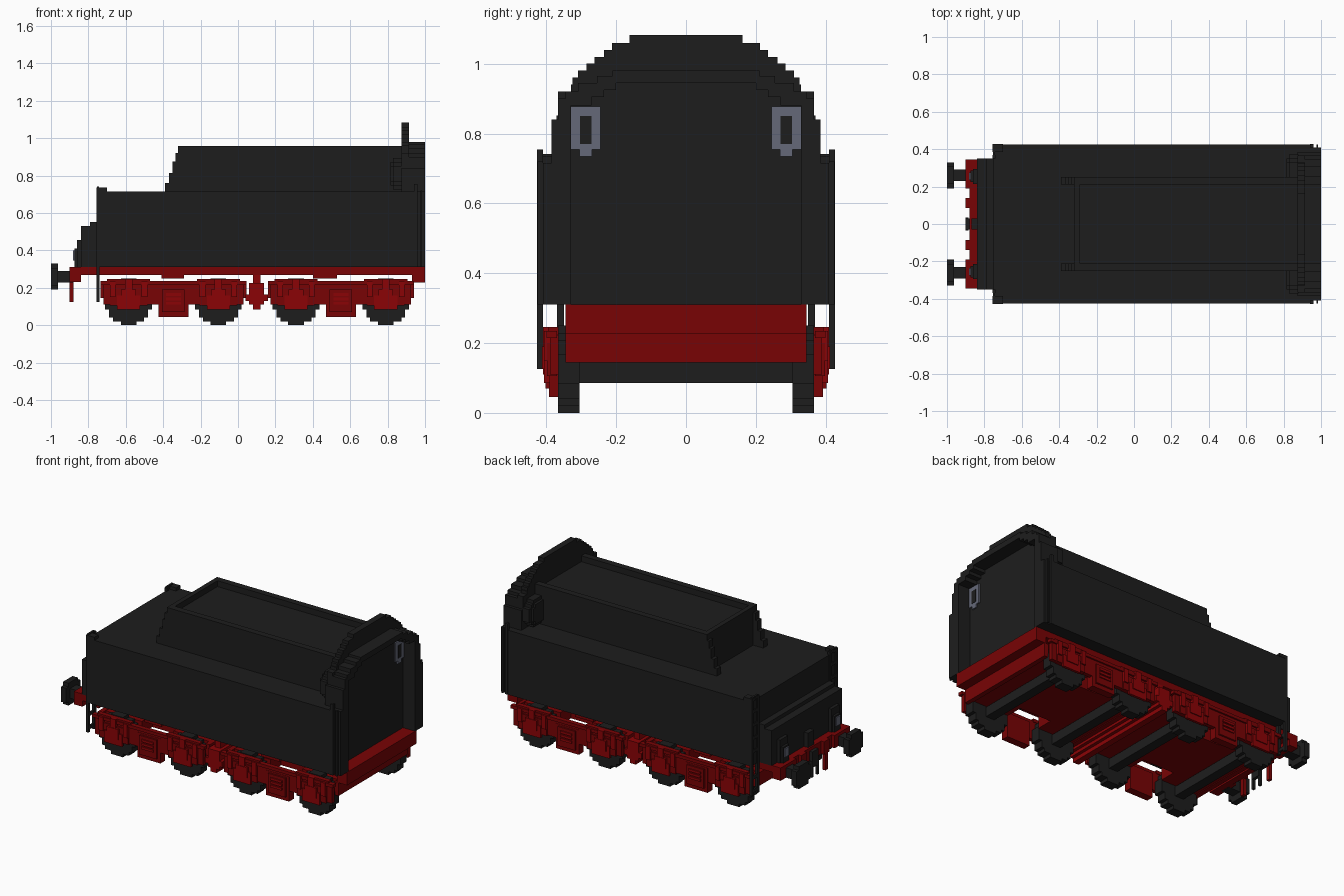
import bpy, bmesh, math

cube = bpy.data.objects.get("Cube")
if cube:
    bpy.data.objects.remove(cube, do_unlink=True)


def material(name, rgb):
    m = bpy.data.materials.new(name)
    m.use_nodes = True
    color = (*rgb, 1)
    m.diffuse_color = color
    m.node_tree.nodes["Principled BSDF"].inputs["Base Color"].default_value = color
    return m


BLACK = material("black paint", (.0125, .0125, .0125))
RED = material("dark red paint", (.19, .001, .0015))
BRIGHT = material("bright red paint", (.26, .001, .0018))
GREY = material("blue grey glass", (.13, .14, .19))
STEP = .021


class Part:
    """Collects blocks into one mesh object."""

    def __init__(self, name, mat):
        self.name, self.mat, self.bm = name, mat, bmesh.new()

    def box(self, x0, x1, y0, y1, z0, z1):
        verts = bmesh.ops.create_cube(self.bm, size=1)["verts"]
        for v in verts:
            v.co.x = x1 if v.co.x > 0 else x0
            v.co.y = y1 if v.co.y > 0 else y0
            v.co.z = z1 if v.co.z > 0 else z0

    def wide(self, x0, x1, y, z0, z1):
        self.box(x0, x1, -y, y, z0, z1)

    def pair(self, x0, x1, y0, y1, z0, z1):
        self.box(x0, x1, y0, y1, z0, z1)
        self.box(x0, x1, -y1, -y0, z0, z1)

    def disc(self, axis, a, b, cu, cz, r):
        """Stepped disc along axis from a to b, in block rows."""
        n = round(r / STEP)
        s = r / n
        for i in range(-n, n):
            mid = abs(i + .5) * s
            half = max(s, round(math.sqrt(r * r - mid * mid) / s) * s)
            z0, z1 = cz + i * s, cz + (i + 1) * s
            if axis == "x":
                self.box(a, b, cu - half, cu + half, z0, z1)
            else:
                self.box(cu - half, cu + half, a, b, z0, z1)

    def done(self):
        mesh = bpy.data.meshes.new(self.name)
        self.bm.to_mesh(mesh)
        self.bm.free()
        mesh.materials.append(self.mat)
        bpy.context.collection.objects.link(bpy.data.objects.new(self.name, mesh))


# Water tank
p = Part("tank", BLACK)
p.wide(-.75, .915, .41, .31, .715)
p.pair(-.74, .94, .41, .425, .31, .715)
p.done()

# Coal bunker: raised rim, sunken floor and stepped brackets
p = Part("coal_bunker", BLACK)
p.wide(-.29, .88, .21, .715, .92)
p.wide(-.32, -.29, .25, .715, .957)
p.pair(-.29, .88, .21, .25, .715, .957)
for x, top in ((-.39, .76), (-.37, .815), (-.35, .875), (-.335, .92)):
    p.pair(x, -.32, .21, .25, .715, top)
p.done()

# Arched end shield, as stacked rows
p = Part("end_shield", BLACK)
low = .715
for half, top in ((.385, .84), (.367, .92), (.33, .94), (.325, .96), (.31, .98),
                  (.285, 1.0), (.262, 1.02), (.235, 1.04), (.212, 1.06), (.162, 1.083)):
    p.wide(.875, .915, half, low, top)
    low = top
p.done()

# Recessed end porch with hood
p = Part("end_porch", BLACK)
p.pair(.915, 1, .33, .41, .31, .715)
p.pair(.915, 1, .33, .385, .715, .84)
p.pair(.915, 1, .33, .367, .84, .9)
p.pair(.915, 1, .27, .345, .88, .92)
p.pair(.915, 1, .235, .31, .905, .945)
p.pair(.915, 1, .2, .255, .925, .965)
p.wide(.915, 1, .21, .945, .98)
p.pair(.94, .96, .41, .427, .31, .755)
p.pair(.975, .985, .41, .425, .31, .72)
p.done()

# Round lamps behind the shield and their glazed openings
for side, label in ((1, "left"), (-1, "right")):
    y = side * .287
    lamp = Part(label + "_lamp", BLACK)
    lamp.disc("x", .83, .88, y, .81, .084)
    lamp.disc("x", .815, .83, y, .81, .063)
    lamp.done()
    glass = Part(label + "_lamp_window", GREY)
    glass.box(.915, .923, y - .042, y + .042, .755, .877)
    glass.box(.915, .923, y - .018, y + .018, .735, .755)
    glass.done()
    pane = Part(label + "_window_centre", BLACK)
    pane.box(.923, .925, y - .017, y + .017, .77, .85)
    pane.done()

# Locker at the low end
p = Part("end_locker", BLACK)
p.wide(-.79, -.75, .35, .31, .553)
p.wide(-.84, -.79, .35, .31, .53)
for y in (-.255, .255):
    p.box(-.86, -.84, y - .04, y + .04, .31, .455)
    p.box(-.875, -.86, y - .03, y + .03, .31, .41)
p.box(-.87, -.84, -.03, .03, .31, .4)
p.done()
p = Part("end_lamp_glass", GREY)
p.pair(-.882, -.875, .235, .275, .345, .4)
p.done()

# Corner ladders with rungs
p = Part("ladders", BLACK)
p.pair(-.757, -.74, .35, .37, .125, .735)
p.pair(-.757, -.74, .41, .427, .125, .735)
p.pair(-.757, -.70, .385, .427, .715, .735)
for i in range(8):
    z = .14 + i * .083
    if not .24 < z < .31:
        p.pair(-.755, -.743, .36, .42, z, z + .02)
p.done()

# Main chassis and end beams
p = Part("chassis", RED)
p.wide(-.84, 1, .345, .268, .31)
p.wide(.93, 1, .345, .228, .31)
p.wide(-.88, -.84, .345, .23, .31)
p.pair(-.9, -.88, .19, .345, .23, .31)
p.pair(-.9, -.88, .085, .14, .23, .31)
p.pair(-.41, -.29, .3, .345, .25, .27)
p.pair(.40, .53, .3, .345, .25, .27)
p.done()

# Buffers and coupling
p = Part("buffers", BLACK)
for y in (-.26, .26):
    p.disc("x", -1, -.963, y, .26, .07)
    p.disc("x", -.963, -.88, y, .26, .031)
p.done()
p = Part("coupling_hook", BLACK)
p.box(-.9, -.88, -.03, .03, .19, .29)
p.pair(-.9, -.885, .02, .035, .13, .23)
p.done()
p = Part("brake_hoses", RED)
p.pair(-.9, -.88, .1, .125, .125, .23)
p.done()

# Cross member between the two bogies
p = Part("centre_cross_member", BRIGHT)
for half, z0, z1 in ((.02, .085, .11), (.04, .11, .13), (.06, .13, .165),
                     (.04, .165, .19), (.04, .19, .225)):
    p.wide(.1 - half, .1 + half, .385, z0, z1)
p.wide(.08, .12, .345, .225, .27)
p.done()

# Two four-wheeled bogies
for cx, label in ((-.345, "rear"), (.55, "front")):
    wheels = Part(label + "_wheels", BLACK)
    frame = Part(label + "_bogie_frame", RED)
    boxes = Part(label + "_axle_boxes", BRIGHT)

    # Floor plate, narrower in the middle, and end beams
    frame.wide(cx - .11, cx + .11, .2, .15, .225)
    for sx in (-1, 1):
        mid = cx + sx * .24
        frame.wide(mid - .13, mid + .13, .305, .15, .225)
        frame.wide(cx + sx * .375 - .015, cx + sx * .375 + .015, .345, .145, .228)
    frame.pair(cx - .375, cx + .375, .365, .39, .11, .222)
    frame.pair(cx - .39, cx + .39, .37, .4, .215, .235)

    for ax in (cx - .24, cx + .24):
        for y0, y1 in ((-.367, -.305), (.305, .367)):
            wheels.disc("y", y0, y1, ax, .125, .125)
        wheels.wide(ax - .03, ax + .03, .31, .085, .145)
        # Axle guard, stepped bearing cover and spring hangers
        frame.pair(ax - .115, ax + .115, .365, .395, .225, .246)
        frame.pair(ax - .1, ax + .1, .37, .398, .105, .2)
        boxes.pair(ax - .04, ax + .04, .39, .412, .125, .19)
        boxes.pair(ax - .062, ax + .062, .39, .406, .085, .16)
        boxes.pair(ax - .02, ax + .02, .39, .409, .19, .246)
        for d in (-.085, .085):
            boxes.pair(ax + d - .015, ax + d + .015, .39, .407, .15, .235)

    # Central spring box with slatted cover
    frame.pair(cx - .08, cx + .08, .345, .392, .045, .2)
    frame.pair(cx - .06, cx + .06, .39, .403, .07, .19)
    for z in (.11, .133, .156):
        boxes.pair(cx - .04, cx + .04, .4, .41, z, z + .015)
    wheels.done()
    frame.done()
    boxes.done()
